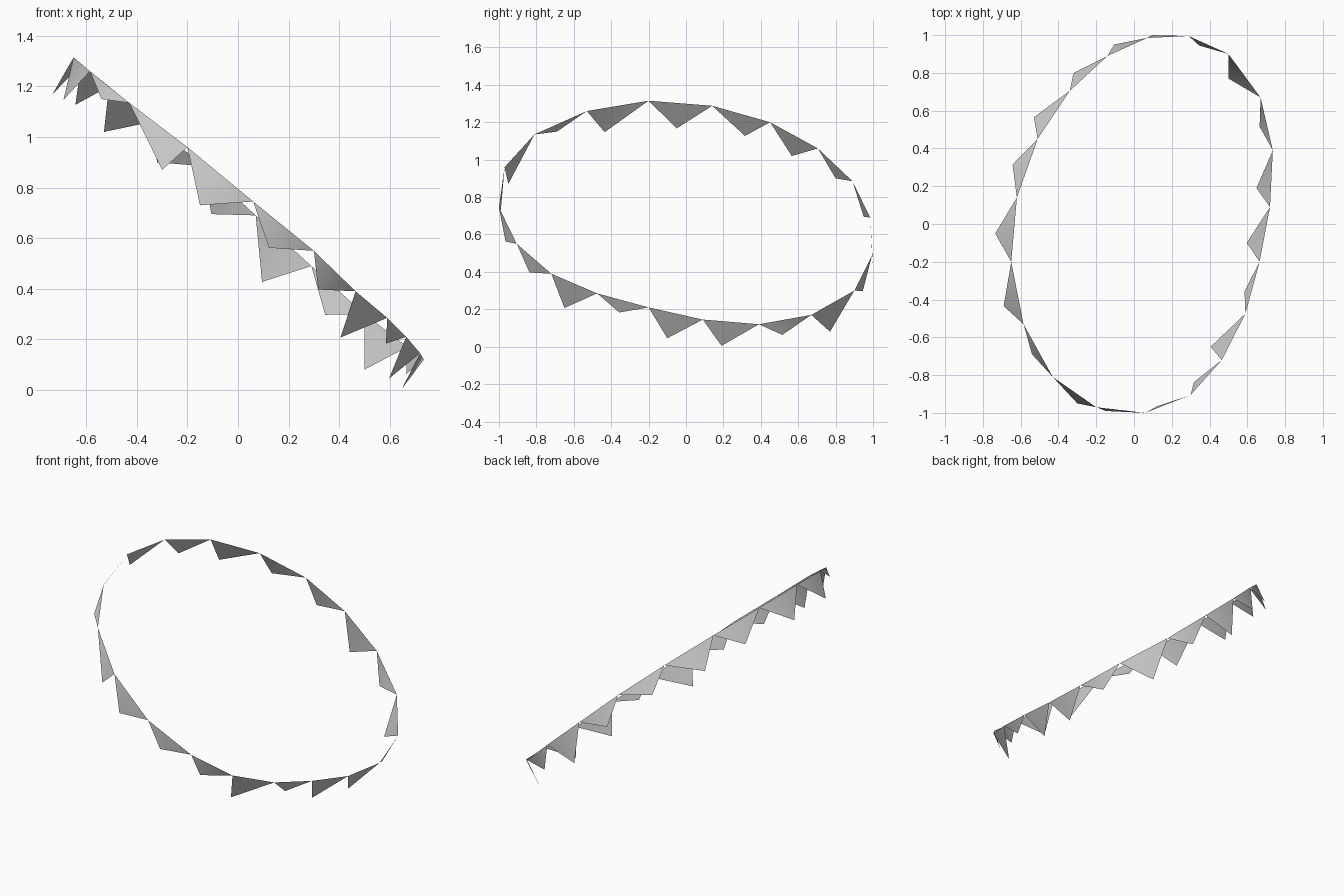
import bpy

cube = bpy.data.objects.get("Cube")
if cube:
    bpy.data.objects.remove(cube, do_unlink=True)

# One row per pennant: where it starts on the ring, then its hanging tip
PENNANTS = [
    ((0.06, -1.00, 0.745), (-0.15, -0.99, 0.73)),
    ((-0.20, -0.97, 0.96), (-0.30, -0.95, 0.87)),
    ((-0.43, -0.81, 1.135), (-0.54, -0.69, 1.15)),
    ((-0.585, -0.53, 1.26), (-0.69, -0.435, 1.147)),
    ((-0.65, -0.20, 1.315), (-0.735, -0.05, 1.167)),
    ((-0.62, 0.14, 1.288), (-0.643, 0.315, 1.127)),
    ((-0.51, 0.45, 1.20), (-0.53, 0.565, 1.02)),
    ((-0.34, 0.705, 1.06), (-0.32, 0.80, 0.90)),
    ((-0.14, 0.89, 0.885), (-0.105, 0.95, 0.695)),
    ((0.07, 0.985, 0.69), (0.095, 1.00, 0.427)),
    ((0.29, 0.995, 0.49), (0.345, 0.945, 0.297)),
    ((0.50, 0.90, 0.30), (0.50, 0.77, 0.08)),
    ((0.67, 0.67, 0.17), (0.665, 0.515, 0.063)),
    ((0.735, 0.39, 0.12), (0.648, 0.19, 0.005)),
    ((0.72, 0.09, 0.145), (0.597, -0.10, 0.045)),
    ((0.665, -0.20, 0.21), (0.585, -0.357, 0.183)),
    ((0.59, -0.475, 0.285), (0.405, -0.65, 0.207)),
    ((0.465, -0.72, 0.39), (0.317, -0.837, 0.397)),
    ((0.30, -0.905, 0.55), (0.122, -0.965, 0.562)),
]

# Grey cloth
cloth = bpy.data.materials.new("grey cloth")
cloth.use_nodes = True
GREY = (0.6, 0.6, 0.6, 1.0)
cloth.diffuse_color = GREY
cloth.node_tree.nodes["Principled BSDF"].inputs["Base Color"].default_value = GREY

# Closed loop of triangles: neighbours share their ring corner
count = len(PENNANTS)
corners = [p[0] for p in PENNANTS]
tips = [p[1] for p in PENNANTS]
faces = [((i + 1) % count, i, count + i) for i in range(count)]

mesh = bpy.data.meshes.new("pennant_ring")
mesh.from_pydata(corners + tips, [], faces)
mesh.materials.append(cloth)
mesh.shade_smooth()
mesh.update()
ring = bpy.data.objects.new("pennant_ring", mesh)
bpy.context.collection.objects.link(ring)
